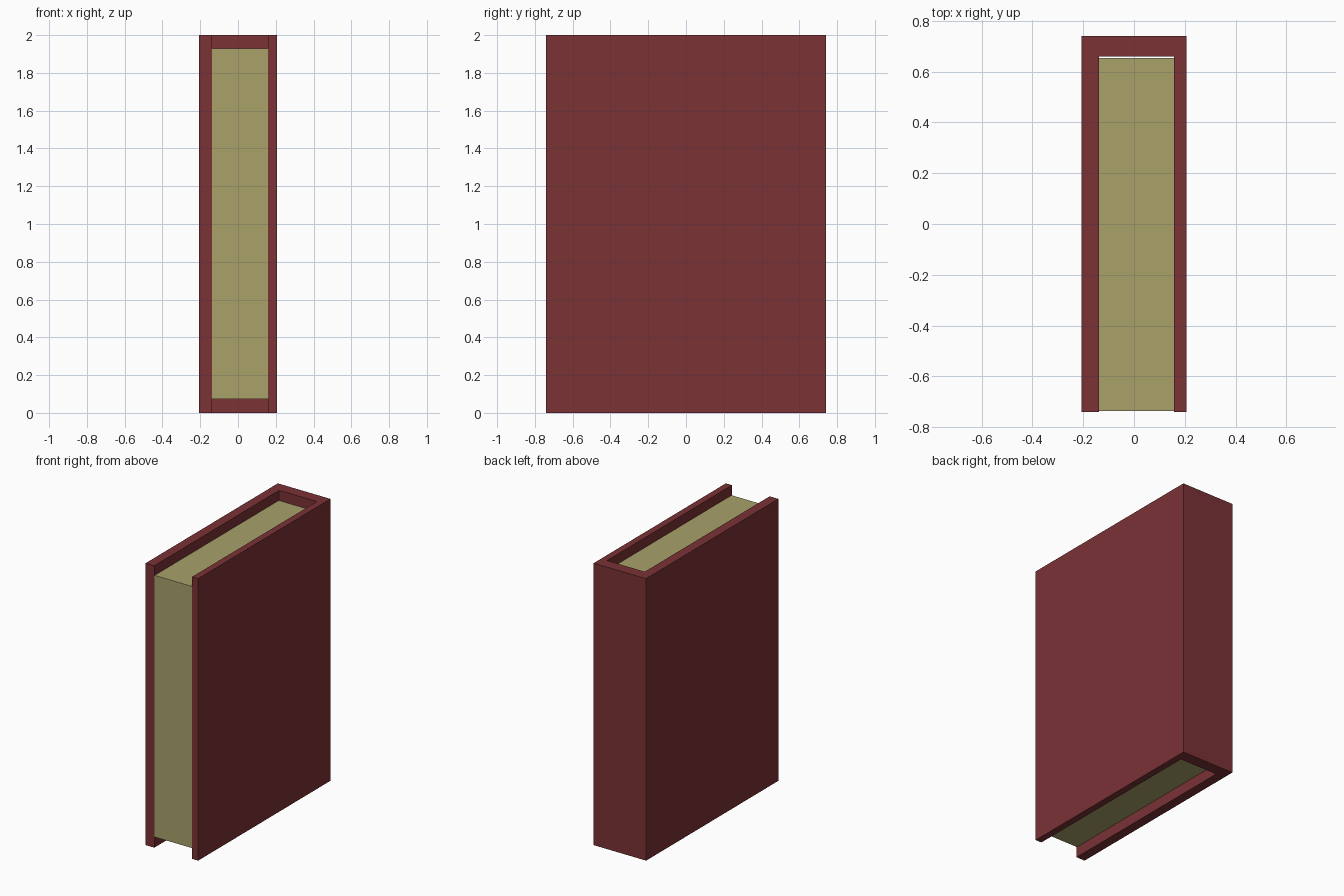
import bpy, bmesh

if "Cube" in bpy.data.objects:
    bpy.data.objects.remove(bpy.data.objects["Cube"])


def material(name, color):
    mat = bpy.data.materials.new(name)
    mat.diffuse_color = (*color, 1.0)
    mat.use_nodes = True
    mat.node_tree.nodes["Principled BSDF"].inputs["Base Color"].default_value = mat.diffuse_color
    return mat


def extrude_profile(name, points, z0, z1, mat):
    """Flat xy outline extruded straight up from z0 to z1."""
    bm = bmesh.new()
    face = bm.faces.new([bm.verts.new((x, y, z0)) for x, y in points])
    result = bmesh.ops.extrude_face_region(bm, geom=[face], use_keep_orig=True)
    top = [v for v in result["geom"] if isinstance(v, bmesh.types.BMVert)]
    bmesh.ops.translate(bm, verts=top, vec=(0, 0, z1 - z0))
    bmesh.ops.recalc_face_normals(bm, faces=bm.faces)
    mesh = bpy.data.meshes.new(name)
    bm.to_mesh(mesh)
    bm.free()
    mesh.materials.append(mat)
    obj = bpy.data.objects.new(name, mesh)
    bpy.context.collection.objects.link(obj)
    return obj


W, D, H = 0.206, 0.741, 2.0           # half width, half depth, height
LEFT, RIGHT, BACK = -0.138, 0.158, 0.659  # inner faces of boards and spine

red = material("cover_red", (0.195, 0.032, 0.036))
cream = material("page_cream", (0.392, 0.356, 0.144))

# Cover: two boards joined by the spine, U-shaped from above
extrude_profile("cover", [(-W, -D), (LEFT, -D), (LEFT, BACK), (RIGHT, BACK),
                          (RIGHT, -D), (W, -D), (W, D), (-W, D)], 0, H, red)

# Page block, inset at top and bottom
extrude_profile("pages", [(LEFT, -D + 0.004), (RIGHT, -D + 0.004),
                          (RIGHT, BACK - 0.005), (LEFT, BACK - 0.005)],
                0.074, 1.93, cream)
